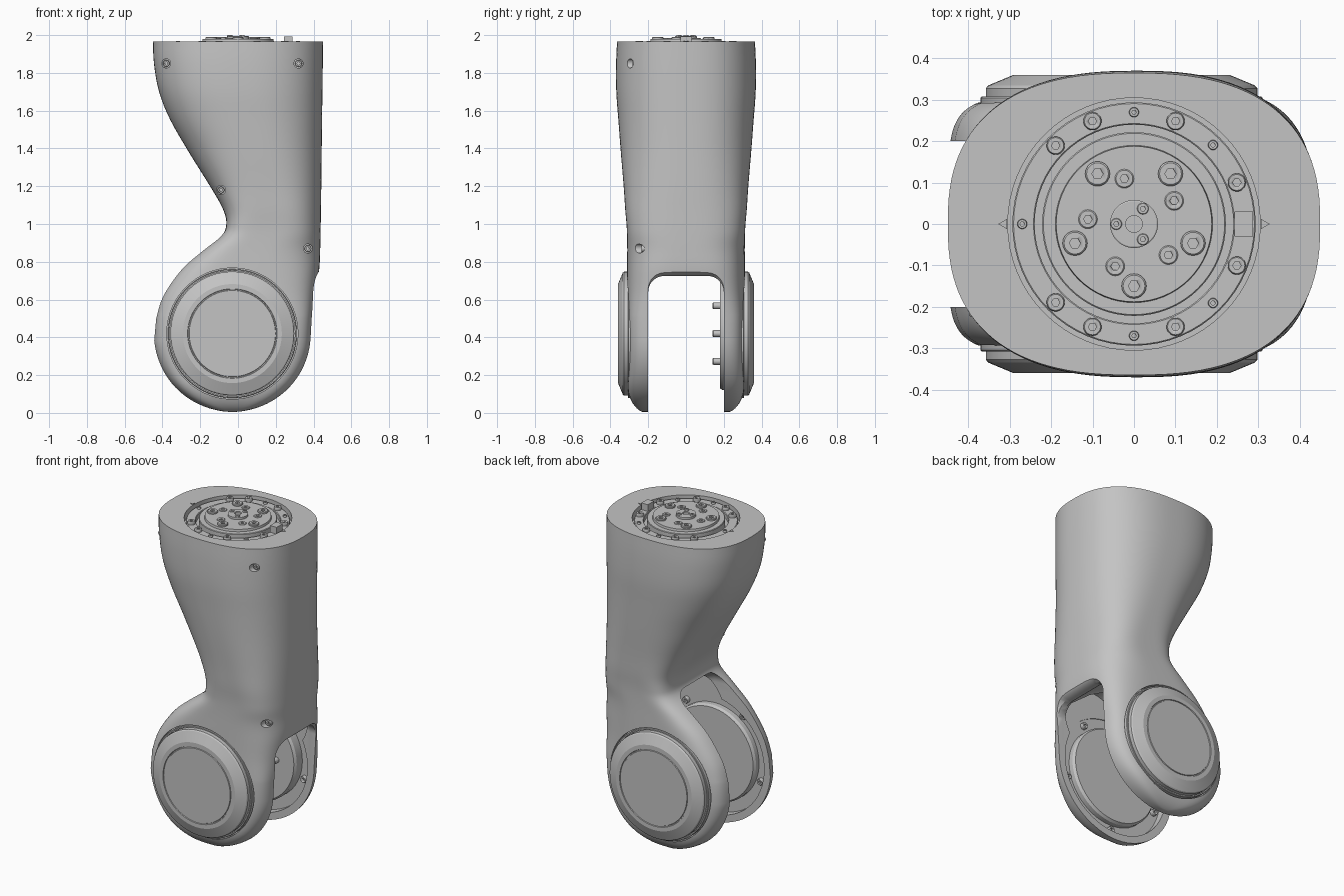
import bpy, bmesh, math
from mathutils import Matrix, Vector

cube = bpy.data.objects.get("Cube")
if cube:
    bpy.data.objects.remove(cube, do_unlink=True)

grey = bpy.data.materials.new("satin grey")
grey.use_nodes = True
grey.diffuse_color = (0.55, 0.55, 0.55, 1)
grey.node_tree.nodes["Principled BSDF"].inputs["Base Color"].default_value = (0.55, 0.55, 0.55, 1)

AXIS = Vector((-0.03, 0, 0.42))   # centre of the lower pivot
RIM = 0.415                       # radius of the fork ends
TOP = 1.965
UP = Matrix.Identity(4)


def facing(sign, dx=0, dz=0):
    """Turn local z towards +y or -y, placed on (or offset from) the pivot."""
    return Matrix.Translation(AXIS + Vector((dx, 0, dz))) @ Matrix.Rotation(-sign * math.pi / 2, 4, 'X')


def make(name, bm, matrix=UP):
    bmesh.ops.remove_doubles(bm, verts=bm.verts, dist=1e-5)
    bmesh.ops.transform(bm, matrix=matrix, verts=bm.verts)
    bmesh.ops.recalc_face_normals(bm, faces=bm.faces)
    mesh = bpy.data.meshes.new(name)
    bm.to_mesh(mesh)
    bm.free()
    mesh.materials.append(grey)
    ob = bpy.data.objects.new(name, mesh)
    bpy.context.collection.objects.link(ob)
    return ob


def smooth(ob, angle):
    bpy.ops.object.select_all(action='DESELECT')
    ob.select_set(True)
    bpy.context.view_layer.objects.active = ob
    bpy.ops.object.shade_smooth_by_angle(angle=math.radians(angle))


def loft(name, rings, matrix=UP):
    bm = bmesh.new()
    loops = [[bm.verts.new(p) for p in ring] for ring in rings]
    for a, b in zip(loops, loops[1:]):
        for i in range(len(a)):
            j = (i + 1) % len(a)
            bm.faces.new((a[i], a[j], b[j], b[i]))
    bm.faces.new(loops[0])
    bm.faces.new(loops[-1])
    return make(name, bm, matrix)


def lathe(name, profile, matrix=UP, sides=64):
    """Solid of revolution about local z from (radius, height) points."""
    rings = [[(r * math.cos(2 * math.pi * i / sides), r * math.sin(2 * math.pi * i / sides), h)
              for i in range(sides)] for r, h in profile]
    ob = loft(name, rings, matrix)
    smooth(ob, 19)
    return ob


def cut(target, cutter):
    mod = target.modifiers.new("cut", 'BOOLEAN')
    mod.operation, mod.solver, mod.object = 'DIFFERENCE', 'EXACT', cutter
    bpy.context.view_layer.objects.active = target
    bpy.ops.object.modifier_apply(modifier=mod.name)
    bpy.data.objects.remove(cutter, do_unlink=True)


def bolt(name, radius, base, top, matrix):
    """Cap screw with a hexagonal socket."""
    h = top - base
    ob = lathe(name, [(radius, base), (radius, top - h * .15), (radius * .88, top)], matrix, 20)
    cut(ob, lathe("socket_cutter", [(radius * .45, top - h * .5), (radius * .45, top + h)], matrix, 6))


# Main shell sections: height, left x, right x, half depth, squareness of left and right halves
SECTIONS = [
    (1.965, -.45, .45, .365, 2.5, 2.5), (1.85, -.445, .449, .37, 2.5, 2.5),
    (1.7, -.418, .447, .369, 2.5, 2.5), (1.55, -.358, .445, .358, 2.5, 2.5),
    (1.38, -.26, .443, .345, 2.6, 2.5), (1.2, -.148, .441, .33, 3.1, 2.6),
    (1.08, -.08, .439, .322, 4, 2.7), (1.0, -.062, .438, .315, 5, 2.8),
    (.94, -.088, .437, .312, 5, 2.9), (.86, -.19, .435, .311, 5, 3), (.76, -.305, .43, .312, 5, 3.5),
    (.62, -.402, .41, .313, 5.3, 4.5), (.5, -.438, .395, .313, 6, 6)]


def spline(rows, steps):
    out = []
    for i in range(len(rows) - 1):
        a, b, c, d = (Vector(rows[min(max(k, 0), len(rows) - 1)]) for k in range(i - 1, i + 3))
        for s in range(steps):
            t = s / steps
            out.append(b + (c - a) * t / 2 + (a * 2 - b * 5 + c * 4 - d) * t * t / 2
                       + (b * 3 - a - c * 3 + d) * t ** 3 / 2)
    return out + [Vector(rows[-1])]


def section(z, left, right, depth, n_left, n_right, count=112):
    ring = []
    for i in range(count):
        a = 2 * math.pi * i / count
        c, s = math.cos(a), math.sin(a)
        n = n_left if c < 0 else n_right
        ring.append(((left + right) / 2 + (right - left) / 2 * math.copysign(abs(c) ** (2 / n), c),
                     depth * math.copysign(abs(s) ** (2 / n), s), z))
    return ring


rows = [tuple(r) for r in spline(SECTIONS, 4)]
for k in range(1, 19):            # round lower end of the fork
    a = math.radians(-k * 4.85)
    w, z = (RIM + .005) * math.cos(a), AXIS.z + RIM * math.sin(a)
    drop = max(0, 1 - z / .17)
    rows.append((z, AXIS.x - w, AXIS.x + w, .205 + .108 * math.sqrt(1 - drop ** 2), 6, 6))
shell = loft("arm_shell", [section(*r) for r in rows])

# Slot between the fork arms: rounded corners, flared lip, ceiling rising to the waist
R = .085
arch = [(-.2, -1.1), (.2, -1.1)]
for cx, start in ((.2 - R, 0), (R - .2, 90)):
    arch += [(cx + R * math.cos(math.radians(start + t)), R * math.sin(math.radians(start + t)) - R)
             for t in range(0, 91, 10)]
CEILING = ((-.6, .985, 1), (-.06, .965, 1), (.06, .925, 1), (.2, .85, 1), (.33, .75, 1),
           (.36, .725, 1), (.395, .725, 1), (.42, .738, 1.07), (.45, .765, 1.25), (.6, .8, 1.3))
cut(shell, loft("slot_cutter", [[(x, y * w, z + top) for y, z in arch] for x, top, w in CEILING]))

# Hollow inner faces and cap seats of the fork arms, and the seat for the top flange
for sign in (1, -1):
    cut(shell, lathe("recess_cutter", [(.37, .15), (.37, .25)], facing(sign)))
    cut(shell, lathe("upper_recess_cutter", [(.23, .15), (.23, .245)], facing(sign, .14, .28)))
    cut(shell, lathe("cap_seat_cutter", [(.347, .275), (.347, .5)], facing(sign), 96))
cut(shell, lathe("flange_seat_cutter", [(.305, TOP - .045), (.305, TOP + .1)]))

# Counterbored screws along the front of the shell
for x, z in ((-.38, 1.85), (.32, 1.85), (-.09, 1.18), (.37, .87)):
    _, left, right, depth, n_left, n_right = min(rows, key=lambda r: abs(r[0] - z))
    u = (x - (left + right) / 2) / ((right - left) / 2)
    n = n_left if u < 0 else n_right
    y = depth * (1 - abs(u) ** n) ** (1 / n)
    m = Matrix.Translation((x, 0, z)) @ Matrix.Rotation(math.pi / 2, 4, 'X')
    cut(shell, lathe("screw_hole_cutter", [(.024, y - .035), (.024, y + .1)], m, 24))
    bolt("shell_screw", .018, y - .04, y - .012, m)
smooth(shell, 30)

# Pivot caps outside and bearing discs inside
for sign, side, inner in ((-1, "front", .205), (1, "back", .18)):
    m = facing(sign)
    lathe(side + "_cap_ring", [(.341, .26), (.341, .305), (.338, .308), (.331, .308), (.331, .26)], m, 96)
    lathe(side + "_pivot_cap", [(.328, .26), (.328, .328), (.322, .335), (.262, .36), (.237, .36),
                                (.235, .355), (.23, .355), (.228, .36), (.01, .36)], m, 96)
    lathe(side + "_bearing_disc", [(.3, .27), (.3, inner + .015), (.29, inner), (.01, inner)], m)
    for k in range(5):
        a = math.radians(k * 72 - 72 + sign * 18)
        spot = Matrix.Translation((.335 * math.cos(a), .335 * math.sin(a), 0))
        # heads point inwards, towards the slot
        bolt(side + "_inner_screw", .02, -.26, -.228, m @ spot @ Matrix.Rotation(math.pi, 4, 'X'))

# Drive pegs on the back bearing disc
for k in range(6):
    a = math.radians(k * 60)
    spot = Matrix.Translation((.17 * math.cos(a), .17 * math.sin(a), 0))
    lathe("drive_peg", [(.018, .19), (.018, .145), (.014, .14)], facing(1) @ spot, 20)

# Stepped flange on the top
lathe("flange_ring", [(.294, TOP - .05), (.294, TOP - .018), (.291, TOP - .015), (.243, TOP - .015),
                      (.24, TOP - .018), (.24, TOP - .05), (.294, TOP - .05)])
lathe("flange_disc", [(.222, TOP - .05), (.222, TOP - .003), (.219, TOP), (.19, TOP),
                      (.188, TOP + .014), (.01, TOP + .014)])
lathe("flange_hub", [(.058, TOP), (.058, 1.992), (.055, 1.994), (.02, 1.994), (.02, 1.985), (.01, 1.985)])


def bolt_circle(name, angles, radius, size, base, top):
    for a in angles:
        r = math.radians(a)
        bolt(name, size, base, top, Matrix.Translation((radius * math.cos(r), radius * math.sin(r), 0)))


bolt_circle("ring_bolt", (22, 68, 112, 135, -135, -112, -68, -22), .268, .022, TOP - .03, TOP + .003)
bolt_circle("ring_pin", (45, 90, 180, -90, -45), .27, .012, TOP - .03, TOP - .005)
bolt_circle("disc_bolt", range(54, 400, 72), .15, .03, TOP, 1.99)
bolt_circle("disc_pin", range(30, 360, 72), .112, .023, TOP, 1.984)
bolt_circle("hub_bolt", (60, 180, 300), .043, .014, 1.98, 2.0)

# Alignment block on the ring and small pointers at its sides
bm = bmesh.new()
bmesh.ops.create_cube(bm, size=1, matrix=Matrix.Translation((.265, 0, 1.967)) @ Matrix.Diagonal((.045, .06, .05, 1)))
make("alignment_block", bm)
for sign in (1, -1):
    tri = [(sign * .307, -.012), (sign * .328, 0), (sign * .307, .012)]
    loft("pointer", [[(x, y, z) for x, y in tri] for z in (TOP - .005, TOP + .004)])
